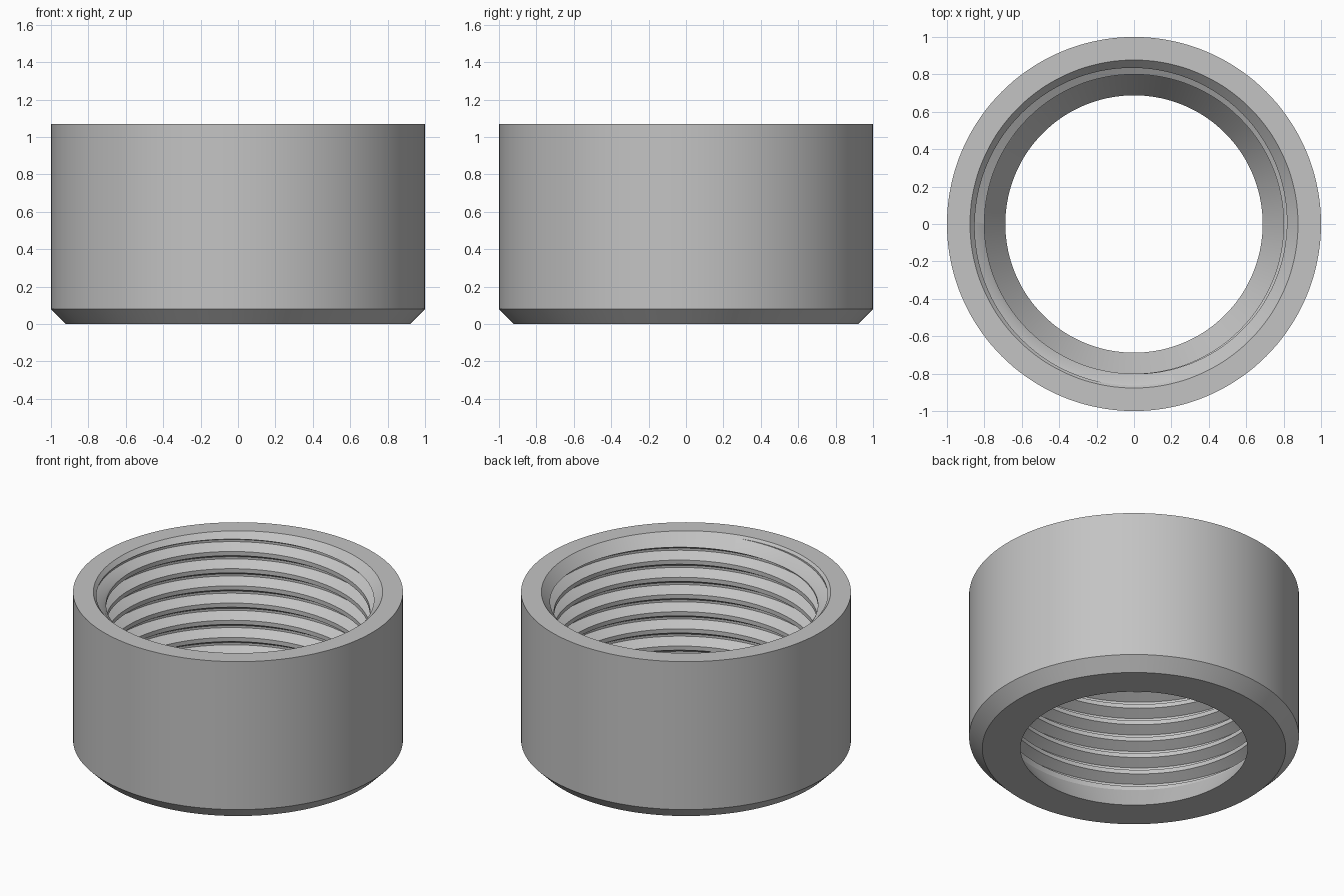
import bpy, bmesh, math

if "Cube" in bpy.data.objects:
    bpy.data.objects.remove(bpy.data.objects["Cube"], do_unlink=True)

HEIGHT = 1.07
SEGMENTS = 144
PITCH = 0.115
CREST, ROOT = 0.80, 0.863
TURN = 2 * math.pi

metal = bpy.data.materials.new("plain_grey")
metal.use_nodes = True
grey = (0.55, 0.55, 0.55, 1)
metal.diffuse_color = grey
metal.node_tree.nodes["Principled BSDF"].inputs["Base Color"].default_value = grey


def make_object(name, bm):
    bmesh.ops.recalc_face_normals(bm, faces=bm.faces)
    mesh = bpy.data.meshes.new(name)
    bm.to_mesh(mesh)
    bm.free()
    mesh.materials.append(metal)
    obj = bpy.data.objects.new(name, mesh)
    bpy.context.collection.objects.link(obj)
    return obj


def ring(bm, profile, angle, lift=0):
    """Place a radius/height profile at one angle around the axis."""
    return [bm.verts.new((r * math.cos(angle), r * math.sin(angle), z + lift))
            for r, z in profile]


def bridge(bm, a, b):
    n = len(a)
    for i in range(n):
        j = (i + 1) % n
        bm.faces.new((a[i], a[j], b[j], b[i]))


# Turned collar: chamfered foot, flared mouth and a conical bottom opening
collar_profile = [(0.92, 0), (1, 0.08), (1, HEIGHT), (0.877, HEIGHT),
                  (CREST, HEIGHT - 0.085), (CREST, 0.17), (0.688, 0)]
bm = bmesh.new()
rings = [ring(bm, collar_profile, TURN * i / SEGMENTS) for i in range(SEGMENTS)]
for i in range(SEGMENTS):
    bridge(bm, rings[i], rings[(i + 1) % SEGMENTS])
collar = make_object("threaded_collar", bm)

# Helical groove cutter, a right-handed trapezoid with thirty-degree flanks
inner = CREST - 0.02
root_half = PITCH / 16
open_half = root_half + (ROOT - inner) * math.tan(math.radians(30))
groove = [(inner, -open_half), (ROOT, -root_half),
          (ROOT, root_half), (inner, open_half)]
start, end = 0.4, 8.6
base = 0.971 - 7 * PITCH
steps = int((end - start) * SEGMENTS)
bm = bmesh.new()
sections = []
for i in range(steps + 1):
    t = start + i / SEGMENTS
    sections.append(ring(bm, groove, TURN * t, base + PITCH * t))
for a, b in zip(sections, sections[1:]):
    bridge(bm, a, b)
bm.faces.new(sections[0])
bm.faces.new(sections[-1])
cutter = make_object("groove_cutter", bm)
cutter.hide_render = True

# Cut the thread into the collar
cut = collar.modifiers.new("thread", "BOOLEAN")
cut.operation = "DIFFERENCE"
cut.solver = "EXACT"
cut.object = cutter
bpy.ops.object.select_all(action="DESELECT")
bpy.context.view_layer.objects.active = collar
collar.select_set(True)
bpy.ops.object.modifier_apply(modifier=cut.name)
bpy.data.objects.remove(cutter, do_unlink=True)
bpy.ops.object.shade_smooth_by_angle(angle=math.radians(20))
